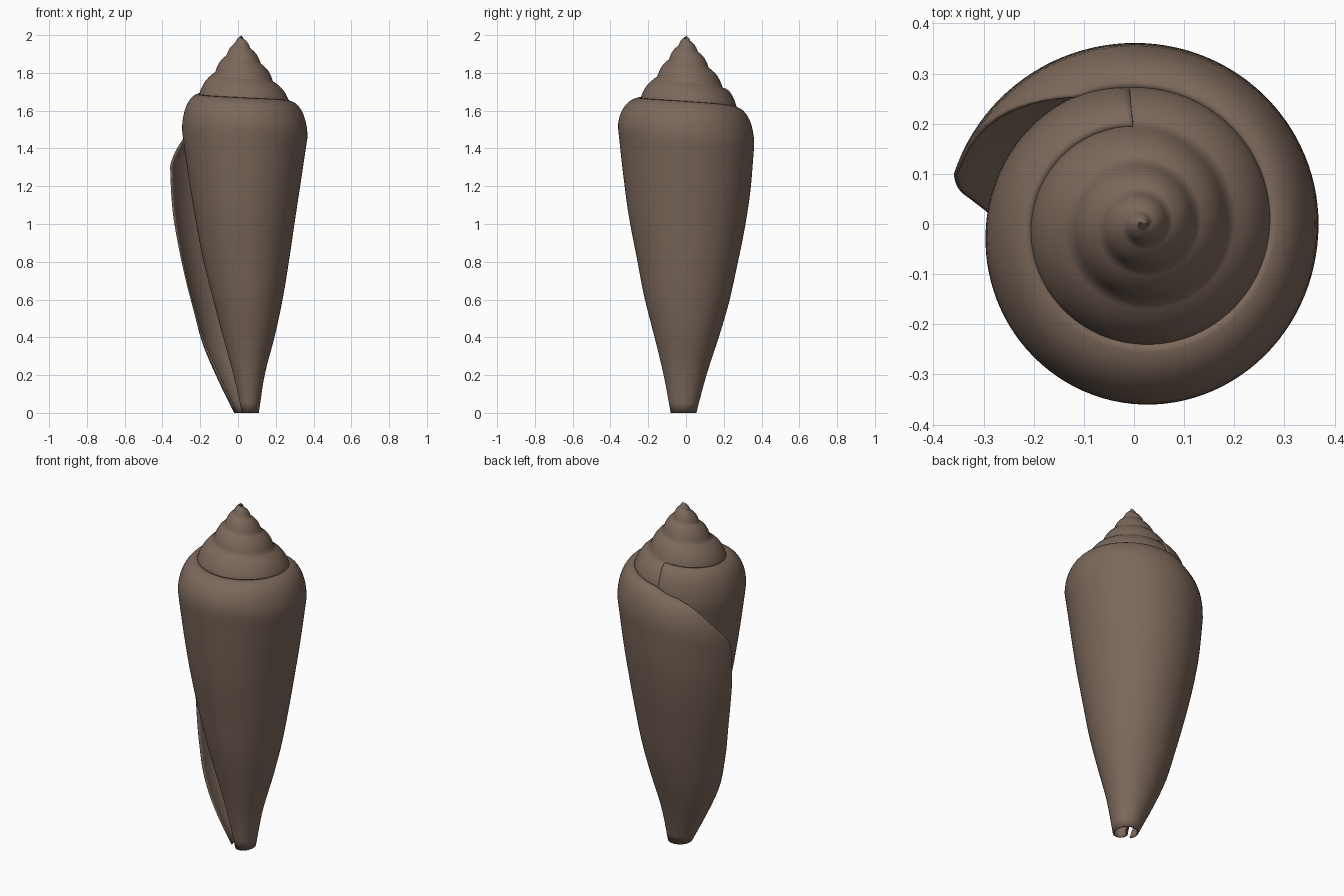
import bpy, bmesh, math

if "Cube" in bpy.data.objects:
    bpy.data.objects.remove(bpy.data.objects["Cube"])


def curve(xs, ys, x):
    """Smooth interpolation through the key points, clamped at the ends."""
    if x <= xs[0]:
        return ys[0]
    if x >= xs[-1]:
        return ys[-1]
    i = max(k for k in range(len(xs) - 1) if xs[k] <= x)

    def slope(k):
        a, b = max(k - 1, 0), min(k + 1, len(xs) - 1)
        return (ys[b] - ys[a]) / (xs[b] - xs[a])

    h = xs[i + 1] - xs[i]
    t = (x - xs[i]) / h
    return ((2 * t**3 - 3 * t**2 + 1) * ys[i] + (t**3 - 2 * t**2 + t) * h * slope(i)
            + (3 * t**2 - 2 * t**3) * ys[i + 1] + (t**3 - t**2) * h * slope(i + 1))


# Suture line: radius and height against number of turns
TURNS = [-5, -4, -3, -2, -1, -0.5, -0.25, 0, 0.25, 0.32, 0.45, 0.6]
SUT_R = [0, 0.015, 0.05, 0.105, 0.17, 0.22, 0.24, 0.256, 0.272, 0.28, 0.286, 0.29]
SUT_Z = [2, 1.98, 1.93, 1.85, 1.755, 1.69, 1.67, 1.65, 1.61, 1.565, 1.54, 1.5]

# Body whorl: radius by growth angle, from base (0) to shoulder (1)
ANGLES = [95, 180, 270, 360, 450, 530]
SHOULDER_Z = [1.52, 1.5, 1.51, 1.46, 1.42, 1.3]
LEVELS = [0, 0.14, 0.28, 0.41, 0.55, 0.69, 0.83, 1]
RADII = [
    [0.005, 0.03, 0.08, 0.13, 0.18, 0.22, 0.25, 0.28],
    [0.012, 0.065, 0.12, 0.168, 0.216, 0.25, 0.28, 0.31],
    [0.07, 0.112, 0.165, 0.216, 0.258, 0.3, 0.33, 0.36],
    [0.06, 0.097, 0.155, 0.2, 0.239, 0.274, 0.31, 0.353],
    [0.065, 0.114, 0.177, 0.231, 0.274, 0.313, 0.342, 0.361],
    [0.07, 0.155, 0.228, 0.27, 0.313, 0.35, 0.378, 0.393],
]

# Outer lip: angle where the whorl ends, from suture (0) past shoulder (1) to base (2)
LIP_V = [0, 0.3, 0.72, 1, 1.15, 1.3, 1.43, 1.57, 1.72, 1.86, 2]
LIP_A = [116, 131, 150, 165, 169, 172, 176, 184, 193, 203, 210]


def suture(deg):
    t = deg / 360
    return curve(TURNS, SUT_R, t), curve(TURNS, SUT_Z, t)


def place(r, z, deg):
    """Cylindrical point about the slightly leaning shell axis."""
    lean = 1 - min(z / 1.45, 1)
    a = math.radians(deg)
    return (0.015 + 0.035 * lean + r * math.cos(a), -0.01 * lean + r * math.sin(a), z)


def body_point(deg, v):
    zm = curve(ANGLES, SHOULDER_Z, deg)
    w = min(2 - v, 1)
    r = curve(ANGLES, [curve(LEVELS, row, w) for row in RADII], deg)
    if v >= 1:
        return place(r, zm * w, deg)
    rs, zs = suture(deg - 360)
    a = v * math.pi / 2
    return place(rs + (r - rs) * math.sin(a), zm + (zs - zm) * math.cos(a), deg)


def spire_point(deg, u):
    (r0, z0), (r1, z1) = suture(deg - 360), suture(deg)
    if u > 1:                       # edge tucked under the next whorl
        return place(r1, z1 - 0.025, deg)
    bulge = 0.1 * math.hypot(r1 - r0, z1 - z0) * math.sin(math.pi * u)
    return place(r0 + (r1 - r0) * u + 0.7 * bulge, z0 + (z1 - z0) * u + 0.7 * bulge, deg)


def sheet(name, columns, mat):
    """Quad sheet from equal-length columns of points, outside facing out."""
    bm = bmesh.new()
    grid = [[bm.verts.new(p) for p in col] for col in columns]
    for a, b in zip(grid, grid[1:]):
        for j in range(len(a) - 1):
            bm.faces.new((a[j], a[j + 1], b[j + 1], b[j]))
    bmesh.ops.remove_doubles(bm, verts=bm.verts, dist=0.0002)
    me = bpy.data.meshes.new(name)
    bm.to_mesh(me)
    bm.free()
    me.materials.append(mat)
    me.shade_smooth()
    ob = bpy.data.objects.new(name, me)
    bpy.context.collection.objects.link(ob)
    return ob


brown = bpy.data.materials.new("shell brown")
brown.diffuse_color = (0.2, 0.138, 0.103, 1)
brown.use_nodes = True
brown.node_tree.nodes["Principled BSDF"].inputs["Base Color"].default_value = brown.diffuse_color

# Body whorl, rolled up from inside the aperture out to the free lip
N = 130
rows = [k / 12 for k in range(12)] + [1 + k / 28 for k in range(29)]
ends = [360 + curve(LIP_V, LIP_A, v) for v in rows]
body = sheet("body_whorl", [[body_point(95 + (e - 95) * i / N, v) for v, e in zip(rows, ends)]
                            for i in range(N + 1)], brown)
wall = body.modifiers.new("wall", 'SOLIDIFY')
wall.thickness = 0.008
wall.offset = -1

# Stepped conical spire
us = [0, 0.15, 0.3, 0.5, 0.7, 0.85, 1, 2]
sheet("spire", [[spire_point(d, u) for u in us] for d in range(-1440, 106, 5)], brown)
